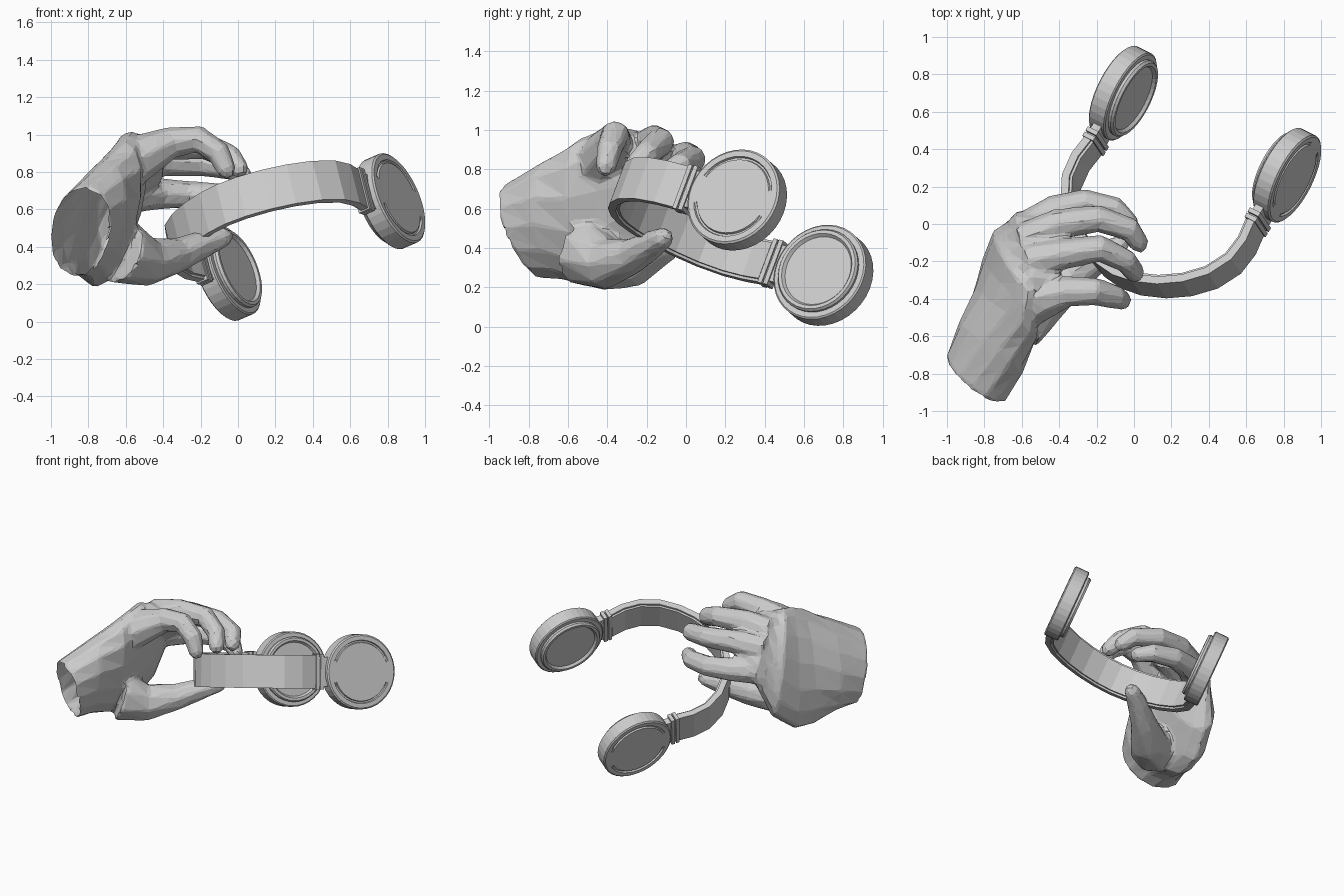
import bpy, bmesh, math
from mathutils import Vector, Matrix

if "Cube" in bpy.data.objects:
    bpy.data.objects.remove(bpy.data.objects["Cube"])

grey = bpy.data.materials.new("plain_grey")
grey.use_nodes = True
COLOR = (0.6, 0.6, 0.6, 1)
grey.diffuse_color = COLOR
grey.node_tree.nodes["Principled BSDF"].inputs["Base Color"].default_value = COLOR

# Headset frame: across the cups, towards the top of the band, across the band
left_cup, right_cup = Vector((.81, .265, .64)), Vector((-.05, .695, .265))
middle = (left_cup + right_cup) / 2
across = (left_cup - right_cup).normalized()
up = Vector((-.48, -.86, .2))
up = (up - across * up.dot(across)).normalized()
side = across.cross(up)


def finish(name, bm):
    bmesh.ops.recalc_face_normals(bm, faces=bm.faces)
    mesh = bpy.data.meshes.new(name)
    bm.to_mesh(mesh)
    bm.free()
    mesh.materials.append(grey)
    obj = bpy.data.objects.new(name, mesh)
    bpy.context.collection.objects.link(obj)
    return obj


def loft(bm, rings):
    """Join rings of points into one closed skin."""
    rows = [[bm.verts.new(p) for p in ring] for ring in rings]
    count = len(rows[0])
    for a, b in zip(rows, rows[1:]):
        for i in range(count):
            j = (i + 1) % count
            bm.faces.new((a[i], a[j], b[j], b[i]))
    bm.faces.new(rows[0])
    bm.faces.new(rows[-1][::-1])


def oval(center, a, b, count):
    angles = [math.tau * i / count for i in range(count)]
    return [center + a * math.cos(t) + b * math.sin(t) for t in angles]


# Ear cups: lathed disc with a cushion ring inside and split groove outside
def ear_cup(name, center, outward):
    profile = [(.2, .065), (.204, .065), (.214, .065), (.218, .065), (.248, .065),
               (.258, .057), (.258, -.035), (.25, -.042), (.222, -.042),
               (.224, -.058), (.215, -.072), (.197, -.072), (.185, -.055)]
    count = 36
    bm = bmesh.new()
    rings = []
    for k, (r, z) in enumerate(profile):
        ring = []
        for i in range(count):
            t = math.tau * i / count
            grooved = k in (1, 2) and abs(math.sin(t)) > .4
            ring.append((r * math.cos(t), r * math.sin(t), z - .012 * grooved))
        rings.append(ring)
    loft(bm, rings)
    z_axis = across * outward
    turn = Matrix((up, z_axis.cross(up), z_axis)).transposed().to_4x4()
    bm.transform(Matrix.Translation(center) @ turn)
    return finish(name, bm)


ear_cup("left_ear_cup", left_cup, 1)
ear_cup("right_ear_cup", right_cup, -1)


# Band pieces: rectangular sections swept along a path in the headset plane
def strip(name, path, half_width, inner, outer):
    bm = bmesh.new()
    rings = []
    for i, p in enumerate(path):
        tangent = path[min(i + 1, len(path) - 1)] - path[max(i - 1, 0)]
        normal = Vector((tangent.y, -tangent.x)).normalized()
        ring = []
        for s, d in ((-1, inner), (1, inner), (1, outer), (-1, outer)):
            q = p + normal * d
            ring.append(middle + across * q.x + up * q.y + side * (s * half_width))
        rings.append(ring)
    loft(bm, rings)
    return finish(name, bm)


half = [Vector(p) for p in ((.515, .33), (.53, .44), (.515, .56), (.45, .68),
                            (.35, .775), (.235, .845), (.11, .89))]
mirrored = [Vector((-p.x, p.y)) for p in reversed(half)]
band_path = half + [Vector((0, .905))] + mirrored
strip("head_band", band_path, .114, -.012, .03)
strip("band_lining", band_path, .1, -.026, -.01)

for label, sign in (("left", 1), ("right", -1)):
    for part, low, high, width, depth in (("neck", .2, .34, .1, .025),
                                          ("lower_collar", .272, .297, .122, .034),
                                          ("upper_collar", .306, .33, .122, .034)):
        ends = [Vector((sign * .52, low)), Vector((sign * .52, high))]
        strip(label + "_" + part, ends, width, -depth, depth)

# Hand: wrist and palm sections as centre, long half axis, short half axis
hand = bmesh.new()
palm = [((-.845, -.825, .48), (-.03, -.06, .23), (.16, -.125, .07)),
        ((-.765, -.66, .54), (.03, -.03, .3), (.17, -.13, .05)),
        ((-.685, -.475, .57), (.08, -.06, .39), (.15, -.12, 0)),
        ((-.66, -.33, .605), (.08, -.1, .4), (.13, -.1, 0)),
        ((-.62, -.205, .685), (.06, -.15, .34), (.12, -.1, -.03)),
        ((-.56, -.14, .81), (.05, -.2, .18), (.05, -.07, -.085)),
        ((-.42, -.13, .85), (.03, -.2, .11), (.025, -.035, -.065))]
loft(hand, [oval(Vector(c), Vector(a), Vector(b), 14) for c, a, b in palm])


# Fingers and thumb: tapered tubes along bent paths
def digit(points, radii):
    path = [Vector(p) for p in points]
    path.append(path[-1] + (path[-1] - path[-2]).normalized() * radii[-1] * .7)
    radii = list(radii) + [radii[-1] * .5]
    rings = []
    for i, p in enumerate(path):
        t = (path[min(i + 1, len(path) - 1)] - path[max(i - 1, 0)]).normalized()
        a = Vector((0, 1, 0))
        a = (a - t * a.dot(t)).normalized()
        rings.append(oval(p, a * radii[i], t.cross(a) * radii[i], 8))
    loft(hand, rings)


finger_radii = (.1, .085, .074, .066, .054)
digit([(-.58, -.44, .84), (-.46, -.39, .91), (-.35, -.36, .96), (-.21, -.36, .975),
       (-.1, -.39, .9), (-.06, -.41, .805)], (.13, .11, .085, .075, .066, .053))
digit([(-.56, -.2, .9), (-.38, -.16, .945), (-.18, -.13, .94),
       (-.04, -.2, .88), (.01, -.27, .81)], finger_radii)
digit([(-.59, -.09, .82), (-.4, .0, .86), (-.19, .03, .85),
       (-.02, -.03, .82), (.03, -.11, .775)], finger_radii)
digit([(-.62, -.06, .67), (-.42, .075, .685), (-.26, .115, .68),
       (-.1, .08, .675), (-.02, .0, .665)], finger_radii)
digit([(-.62, -.51, .375), (-.47, -.4, .32), (-.31, -.27, .36),
       (-.17, -.17, .42), (-.07, -.11, .455)], (.18, .13, .092, .073, .054))

# Fuse the digits and palm into one faceted skin
skin = finish("hand", hand)
fuse = skin.modifiers.new("fuse", "REMESH")
fuse.mode = "VOXEL"
fuse.voxel_size = .015
soften = skin.modifiers.new("soften", "SMOOTH")
soften.factor = .5
soften.iterations = 5
facet = skin.modifiers.new("facet", "DECIMATE")
facet.ratio = .06

# Open the hollow wrist by removing its end cap
graph = bpy.context.evaluated_depsgraph_get()
solid = bpy.data.meshes.new_from_object(skin.evaluated_get(graph))
wrist, long_axis, short_axis = (Vector(v) for v in palm[0])
inward = short_axis.cross(long_axis).normalized()
inward *= 1 if inward.y > 0 else -1
shell = bmesh.new()
shell.from_mesh(solid)
cap = [f for f in shell.faces
       if (f.calc_center_median() - wrist).dot(inward) < .03
       and f.normal.dot(inward) < -.6]
bmesh.ops.delete(shell, geom=cap, context="FACES")
skin.modifiers.clear()
shell.to_mesh(skin.data)
shell.free()
bpy.data.meshes.remove(solid)
skin.data.shade_flat()
